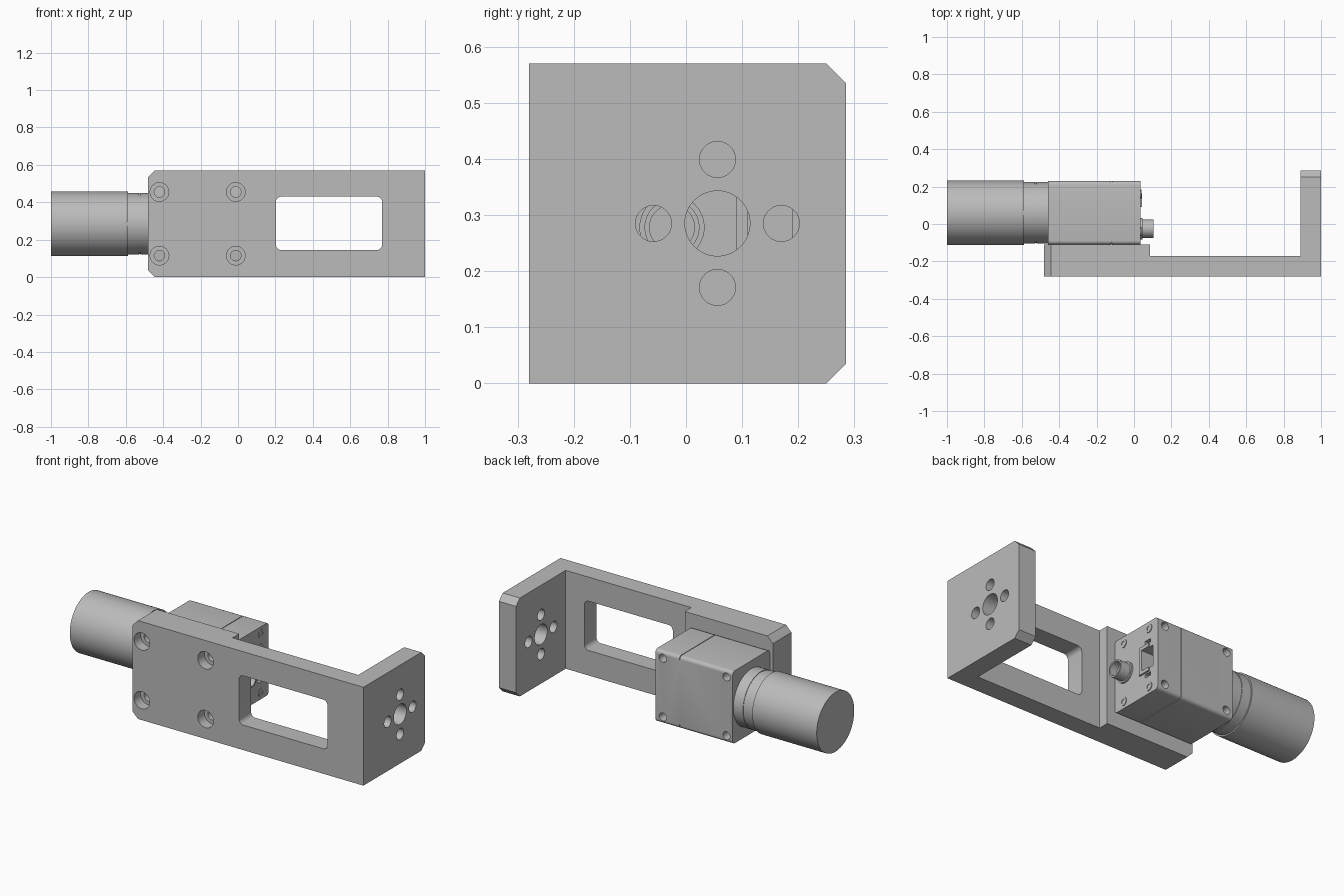
import bpy, bmesh, math
from mathutils import Matrix, Vector

if "Cube" in bpy.data.objects:
    bpy.data.objects.remove(bpy.data.objects["Cube"], do_unlink=True)

grey = bpy.data.materials.new("machined grey")
grey.use_nodes = True
grey.diffuse_color = (0.5, 0.5, 0.5, 1)
grey.node_tree.nodes["Principled BSDF"].inputs["Base Color"].default_value = (0.5, 0.5, 0.5, 1)

AXIS_Y, AXIS_Z = 0.06, 0.285   # optical axis of the camera
TURN = {"x": Matrix.Rotation(math.pi / 2, 4, "Y"), "y": Matrix.Rotation(-math.pi / 2, 4, "X")}


def finish(name, bm):
    bmesh.ops.recalc_face_normals(bm, faces=bm.faces)
    mesh = bpy.data.meshes.new(name)
    bm.to_mesh(mesh)
    bm.free()
    mesh.materials.append(grey)
    ob = bpy.data.objects.new(name, mesh)
    bpy.context.collection.objects.link(ob)
    return ob


def bevel_where(bm, rule, size, segments=1):
    edges = [e for e in bm.edges if rule(e.verts[0].co, e.verts[1].co)]
    bmesh.ops.bevel(bm, geom=edges, offset=size, segments=segments, profile=0.5, affect="EDGES")


def along(axis):
    return lambda a, b: abs((b - a).normalized()[axis]) > 0.99


def box(name, lo, hi, round_axis=None, radius=0.02):
    bm = bmesh.new()
    bmesh.ops.create_cube(bm, size=1)
    lo, hi = Vector(lo), Vector(hi)
    for v in bm.verts:
        v.co = Vector([(lo[i] + hi[i]) / 2 + v.co[i] * (hi[i] - lo[i]) for i in range(3)])
    if round_axis is not None:
        bevel_where(bm, along(round_axis), radius, 5)
    return finish(name, bm)


def rod(name, axis, start, end, a, b, radius, sides=48):
    """Cylinder along x (a, b = y, z) or along y (a, b = x, z)."""
    bm = bmesh.new()
    bmesh.ops.create_cone(bm, cap_ends=True, segments=sides, radius1=radius,
                          radius2=radius, depth=end - start)
    mid = (start + end) / 2
    place = (mid, a, b) if axis == "x" else (a, mid, b)
    bm.transform(Matrix.Translation(place) @ TURN[axis])
    return finish(name, bm)


def turned(name, profile, y, z, sides=96):
    """Revolve (x, radius) points about an axis parallel to x."""
    bm = bmesh.new()
    pts = [bm.verts.new((x, y + r, z)) for x, r in profile]
    edges = [bm.edges.new(p) for p in zip(pts, pts[1:])]
    bmesh.ops.spin(bm, geom=pts + edges, cent=(0, y, z), axis=(1, 0, 0),
                   angle=math.tau, steps=sides)
    bmesh.ops.remove_doubles(bm, verts=bm.verts, dist=1e-5)
    return finish(name, bm)


def cut(ob, cutters):
    for c in cutters:
        m = ob.modifiers.new("cut", "BOOLEAN")
        m.operation, m.solver, m.object = "DIFFERENCE", "EXACT", c
    bpy.context.view_layer.update()
    mesh = bpy.data.meshes.new_from_object(ob.evaluated_get(bpy.context.evaluated_depsgraph_get()))
    ob.modifiers.clear()
    ob.data = mesh
    for c in cutters:
        bpy.data.objects.remove(c, do_unlink=True)


SCREW_X, SCREW_Z = (-0.42, -0.012), (0.115, 0.455)

# L-shaped bracket with chamfered free ends
bm = bmesh.new()
outline = [(-0.48, -0.28), (1, -0.28), (1, 0.285), (0.89, 0.285),
           (0.89, -0.17), (0.085, -0.17), (0.085, -0.11), (-0.48, -0.11)]
face = bm.faces.new([bm.verts.new((x, y, 0)) for x, y in outline])
ext = bmesh.ops.extrude_face_region(bm, geom=[face])["geom"]
bmesh.ops.translate(bm, vec=(0, 0, 0.57), verts=[v for v in ext if isinstance(v, bmesh.types.BMVert)])
bevel_where(bm, lambda a, b: abs(a.z - b.z) < 0.01 and
            (max(a.x, b.x) < -0.47 or min(a.y, b.y) > 0.28), 0.035)
bracket = finish("bracket", bm)

cutters = [box("window", (0.203, -0.4, 0.145), (0.77, 0, 0.43), 1, 0.027)]
cutters.append(rod("flange_bore", "x", 0.8, 1.1, 0.056, AXIS_Z, 0.058))
for dy, dz in ((1, 0), (-1, 0), (0, 1), (0, -1)):
    cutters.append(rod("flange_hole", "x", 0.8, 1.1, 0.056 + dy * 0.114, AXIS_Z + dz * 0.114, 0.032))
for x in SCREW_X:
    for z in SCREW_Z:
        cutters.append(rod("counterbore", "y", -0.4, -0.22, x, z, 0.05))
        cutters.append(rod("screw_hole", "y", -0.3, -0.05, x, z, 0.028))
cut(bracket, cutters)

# Camera housing: two shells with a fine seam over an inner core
lo_y, hi_y, lo_z, hi_z = -0.11, 0.23, 0.075, 0.495
front_shell = box("camera_front_shell", (-0.46, lo_y, lo_z), (-0.122, hi_y, hi_z), 0)
rear_shell = box("camera_rear_shell", (-0.118, lo_y, lo_z), (0.035, hi_y, hi_z), 0)
box("camera_core", (-0.14, lo_y + 0.004, lo_z + 0.004), (-0.1, hi_y - 0.004, hi_z - 0.004), 0)
for shell, x in ((front_shell, SCREW_X[0]), (rear_shell, SCREW_X[1])):
    cutters = [rod("side_hole", "y", 0.17, 0.3, x, z, 0.023, 32) for z in SCREW_Z]
    if shell is rear_shell:
        cutters += [box("port_opening", (-0.06, 0.11, 0.225), (0.1, 0.19, 0.345)),
                    box("upper_slot", (0.0, 0.13, 0.372), (0.1, 0.17, 0.392)),
                    box("lower_slot", (0.0, 0.13, 0.178), (0.1, 0.17, 0.198))]
    cut(shell, cutters)

# Rear panel details: port frame, screw heads and round connector
for name, lo, hi in (("port_frame_top", (0.09, 0.345), (0.165, 0.365)),
                     ("port_frame_bottom", (0.09, 0.205), (0.165, 0.225)),
                     ("port_frame_side", (0.09, 0.205), (0.11, 0.365))):
    box(name, (0.03, *lo), (0.044, *hi))
for dy in (-0.1, 0.1):
    for dz in (-0.17, 0.17):
        head = turned("panel_screw", [(0.03, 0.024), (0.039, 0.024), (0.039, 0.012),
                                      (0.036, 0.012), (0.036, 0)], AXIS_Y + dy, AXIS_Z + dz, 32)
turned("round_connector", [(0.03, 0.058), (0.045, 0.058), (0.045, 0.049), (0.105, 0.049),
                           (0.105, 0.04), (0.06, 0.04), (0.06, 0)], -0.025, 0.278, 48)

# Lens barrel with a stepped, grooved mount
turned("lens", [(-1, 0), (-1, 0.172), (-0.587, 0.172), (-0.587, 0.164), (-0.528, 0.164),
                (-0.528, 0.161), (-0.522, 0.161), (-0.522, 0.164), (-0.45, 0.164), (-0.45, 0)],
       AXIS_Y, AXIS_Z)

# Smooth the round surfaces, keep the machined edges crisp
bpy.ops.object.select_all(action="DESELECT")
for ob in bpy.context.collection.objects:
    if ob.type == "MESH" and grey.name in ob.data.materials:
        ob.select_set(True)
        bpy.context.view_layer.objects.active = ob
bpy.ops.object.shade_smooth_by_angle(angle=math.radians(30))
